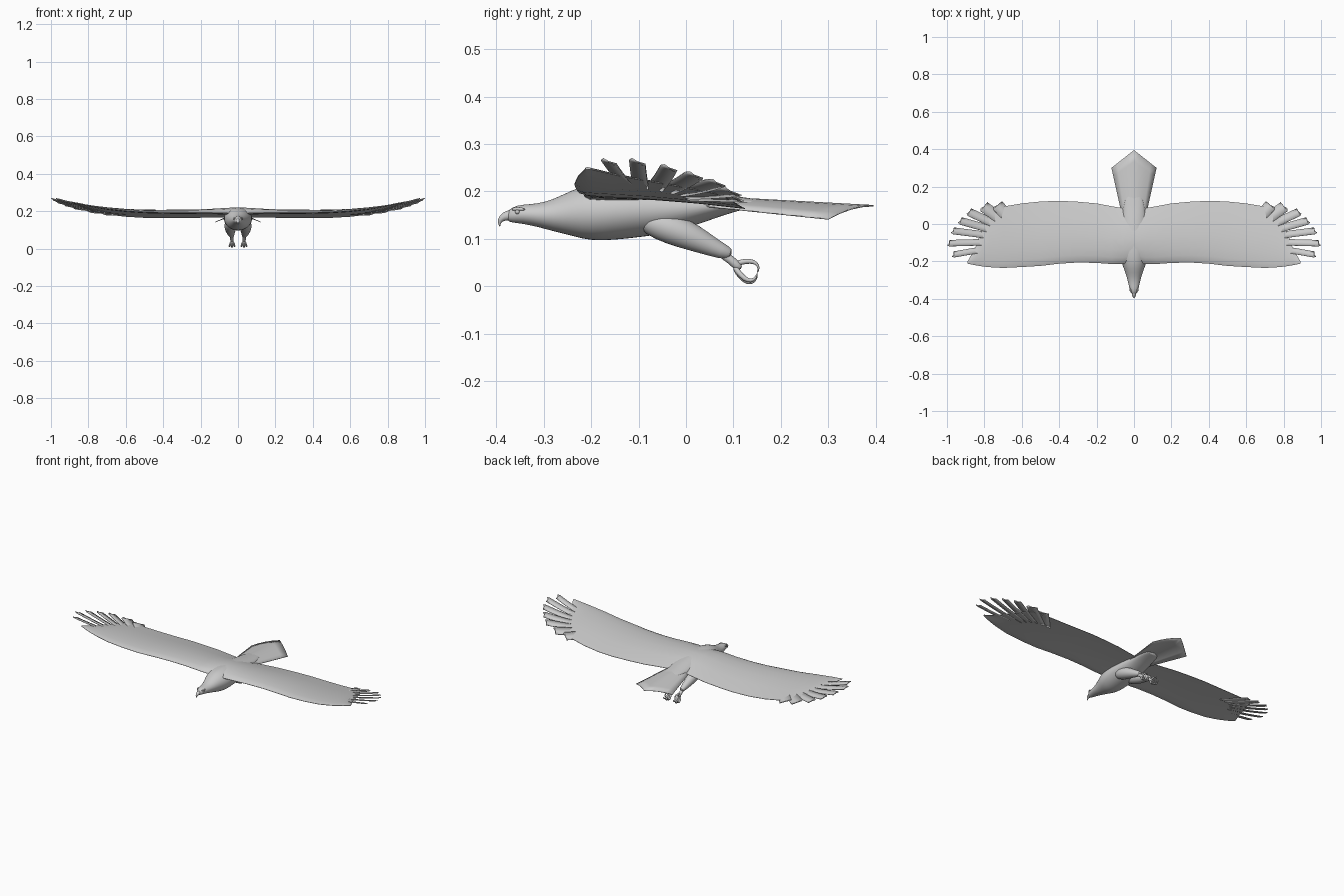
import bpy
import math
from mathutils import Vector

cube = bpy.data.objects.get("Cube")
if cube:
    bpy.data.objects.remove(cube, do_unlink=True)

grey = bpy.data.materials.new("plumage grey")
grey.use_nodes = True
grey.diffuse_color = (0.6, 0.6, 0.6, 1)
grey.node_tree.nodes["Principled BSDF"].inputs["Base Color"].default_value = (0.6, 0.6, 0.6, 1)


def add_mesh(name, verts, faces, mirror=False, subsurf=0, thickness=0.0, angle=40):
    mesh = bpy.data.meshes.new(name)
    mesh.from_pydata(verts, [], faces)
    mesh.materials.append(grey)
    obj = bpy.data.objects.new(name, mesh)
    bpy.context.collection.objects.link(obj)
    bpy.ops.object.select_all(action="DESELECT")
    obj.select_set(True)
    bpy.context.view_layer.objects.active = obj
    bpy.ops.object.mode_set(mode="EDIT")
    bpy.ops.mesh.select_all(action="SELECT")
    bpy.ops.mesh.normals_make_consistent(inside=False)
    bpy.ops.object.mode_set(mode="OBJECT")
    bpy.ops.object.shade_smooth_by_angle(angle=math.radians(angle))
    if thickness:
        solid = obj.modifiers.new("thickness", "SOLIDIFY")
        solid.thickness = thickness
        solid.offset = 0
    if mirror:
        obj.modifiers.new("mirror", "MIRROR")
    if subsurf:
        sub = obj.modifiers.new("smooth", "SUBSURF")
        sub.levels = sub.render_levels = subsurf
    return obj


def loft(rings, caps=True):
    """Join equal rings of points into a skin."""
    n = len(rings[0])
    verts = [p for ring in rings for p in ring]
    faces = [(i * n + j, i * n + (j + 1) % n, (i + 1) * n + (j + 1) % n, (i + 1) * n + j)
             for i in range(len(rings) - 1) for j in range(n)]
    if caps:
        faces += [tuple(range(n)), tuple(range((len(rings) - 1) * n, len(rings) * n))]
    return verts, faces


def grid(rows):
    """Join equal open rows of points into a sheet."""
    n = len(rows[0])
    faces = [(i * n + j, i * n + j + 1, (i + 1) * n + j + 1, (i + 1) * n + j)
             for i in range(len(rows) - 1) for j in range(n - 1)]
    return [p for row in rows for p in row], faces


def tube(name, path, sides=10, mirror=False, subsurf=1):
    """Round limb through (x, y, z, radius) points that lie along the body."""
    pts = [Vector(p[:3]) for p in path]
    rings = []
    for i, p in enumerate(pts):
        along = (pts[min(i + 1, len(pts) - 1)] - pts[max(i - 1, 0)]).normalized()
        side = (Vector((1, 0, 0)) - along * along.x).normalized()
        up = along.cross(side)
        turn = [math.tau * k / sides for k in range(sides)]
        rings.append([p + (side * math.cos(a) + up * math.sin(a)) * path[i][3] for a in turn])
    return add_mesh(name, *loft(rings), mirror=mirror, subsurf=subsurf, angle=60)


# Body with head: y, top, bottom, half width
stations = [
    (-0.378, 0.157, 0.138, 0.010), (-0.365, 0.168, 0.134, 0.018),
    (-0.345, 0.173, 0.132, 0.025), (-0.315, 0.174, 0.126, 0.031),
    (-0.28, 0.183, 0.116, 0.040), (-0.24, 0.204, 0.106, 0.054),
    (-0.2, 0.217, 0.095, 0.070), (-0.15, 0.222, 0.097, 0.077),
    (-0.09, 0.220, 0.104, 0.076), (-0.03, 0.212, 0.112, 0.073),
    (0.04, 0.202, 0.135, 0.066), (0.1, 0.190, 0.158, 0.055),
    (0.17, 0.182, 0.172, 0.040)]
rings = []
for y, top, bottom, half in stations:
    mid, high = (top + bottom) / 2, (top - bottom) / 2
    rings.append([(half * math.cos(a), y, mid + high * math.sin(a))
                  for a in (math.tau * k / 20 for k in range(20))])
add_mesh("body", *loft(rings), subsurf=1, angle=60)

# Hooked beak
tube("beak", [(0, -0.362, 0.151, 0.014), (0, -0.378, 0.149, 0.011), (0, -0.389, 0.144, 0.008),
              (0, -0.394, 0.135, 0.004), (0, -0.392, 0.126, 0.001)])

# Eyes and brows
tube("brow", [(0.013, -0.368, 0.162, 0.003), (0.019, -0.355, 0.164, 0.005),
              (0.024, -0.338, 0.162, 0.003)], 8, mirror=True)
for sign, side in ((1, "left"), (-1, "right")):
    bpy.ops.mesh.primitive_uv_sphere_add(segments=12, ring_count=8, radius=0.005,
                                         location=(sign * 0.019, -0.355, 0.157))
    eye = bpy.context.object
    eye.name = side + "_eye"
    eye.data.materials.append(grey)
    bpy.ops.object.shade_smooth_by_angle()


def wing_height(x, y):
    """Wing plane: sinks toward the back and sweeps up at the tips."""
    lift = 0.074 * (max(0, x - 0.45) / 0.55) ** 2
    return 0.2 + lift - 0.11 * (y + 0.2)


# Wings: x, leading edge, trailing edge, thickness
sections = [
    (0, -0.2, 0.08, 0.04), (0.06, -0.215, 0.085, 0.036), (0.12, -0.214, 0.095, 0.03),
    (0.2, -0.208, 0.11, 0.026), (0.3, -0.206, 0.119, 0.024), (0.4, -0.212, 0.124, 0.022),
    (0.5, -0.224, 0.12, 0.02), (0.6, -0.23, 0.11, 0.018), (0.7, -0.235, 0.093, 0.015),
    (0.77, -0.231, 0.06, 0.011), (0.81, -0.227, -0.02, 0.008), (0.85, -0.22, -0.13, 0.006),
    (0.89, -0.212, -0.2, 0.003)]
chord = (0, 0.04, 0.12, 0.25, 0.45, 0.7, 1)
rings = []
for x, lead, trail, thick in sections:
    upper, lower = [], []
    for t in chord:
        y = lead + t * (trail - lead)
        half = thick * math.sqrt(t) * (1 - t) * 1.25 + 0.001
        camber = 0.4 * thick * math.sin(math.pi * t) - 0.3 * thick * (1 - t) ** 4
        z = wing_height(x, y) + camber
        upper.append((x, y, z + half))
        lower.append((x, y, z - half))
    rings.append(upper + lower[::-1])
verts, faces = loft(rings)
faces.pop(-2)  # open at the mirror plane
add_mesh("wings", verts, faces, mirror=True)

# Flight feathers fan out from the wrist: tip x, tip y, half width
feathers = [(0.975, -0.165, 0.016), (1.0, -0.103, 0.017), (0.978, -0.035, 0.018),
            (0.938, 0.02, 0.02), (0.89, 0.068, 0.022), (0.81, 0.098, 0.03),
            (0.735, 0.105, 0.032)]
wrist = Vector((0.55, -0.09))
for number, (tx, ty, half) in enumerate(feathers, 1):
    reach = Vector((tx, ty)) - wrist
    across = Vector((-reach.y, reach.x)).normalized()
    rows = []
    for t in (0.4, 0.55, 0.7, 0.8, 0.9, 0.97, 1):
        row = []
        for u in (-1, 0, 1):
            # the blunt tip slants back on its rear edge
            slant = 0.05 * (u + 1) / 2 if t == 1 else 0
            p = wrist + reach * (t - slant) + across * (u * half * (0.6 if t == 1 else 1))
            row.append((p.x, p.y, wing_height(p.x, p.y) + 0.002 - 0.003 * u))
        rows.append(row)
    add_mesh(f"flight_feather_{number}", *grid(rows), mirror=True, thickness=0.003)

# Wedge tail, arched across its width
rows = []
for i in range(7):
    t = i / 6
    row = []
    for k in range(-4, 5):
        u = k / 4
        y = 0.03 + t * (0.365 - 0.095 * abs(u))
        x = u * (0.06 + 0.06 * t)
        z = 0.19 - 0.02 * t - (0.02 + 0.008 * t) * u * u
        row.append((x, y, z))
    rows.append(row)
add_mesh("tail", *grid(rows), thickness=0.003)

# Feathered legs trailing back
tube("thigh", [(0.038, -0.1, 0.145, 0.022), (0.04, -0.055, 0.13, 0.034),
               (0.041, -0.005, 0.112, 0.033), (0.039, 0.04, 0.091, 0.024),
               (0.036, 0.075, 0.074, 0.017), (0.034, 0.097, 0.068, 0.012)], 14, mirror=True)
tube("shank", [(0.035, 0.07, 0.072, 0.011), (0.033, 0.095, 0.056, 0.009),
               (0.032, 0.108, 0.043, 0.011), (0.032, 0.116, 0.037, 0.006)], mirror=True)

# Clenched toes ending in talons
for name, dx in (("inner", -0.013), ("middle", 0), ("outer", 0.013)):
    low = 0.004 if dx else 0
    tube(name + "_toe", [(0.032, 0.102, 0.042, 0.007), (0.032 + dx * 0.6, 0.11, 0.026 + low, 0.006),
                         (0.032 + dx, 0.124, 0.011 + low, 0.006),
                         (0.032 + dx, 0.137, 0.007 + low, 0.005),
                         (0.032 + dx, 0.147, 0.013 + low, 0.003),
                         (0.032 + dx, 0.151, 0.026 + low, 0.001)], 8, mirror=True)
tube("hind_toe", [(0.032, 0.1, 0.046, 0.007), (0.032, 0.118, 0.052, 0.006),
                  (0.032, 0.136, 0.054, 0.006), (0.032, 0.149, 0.049, 0.004),
                  (0.032, 0.154, 0.039, 0.003), (0.032, 0.15, 0.028, 0.001)], 8, mirror=True)
